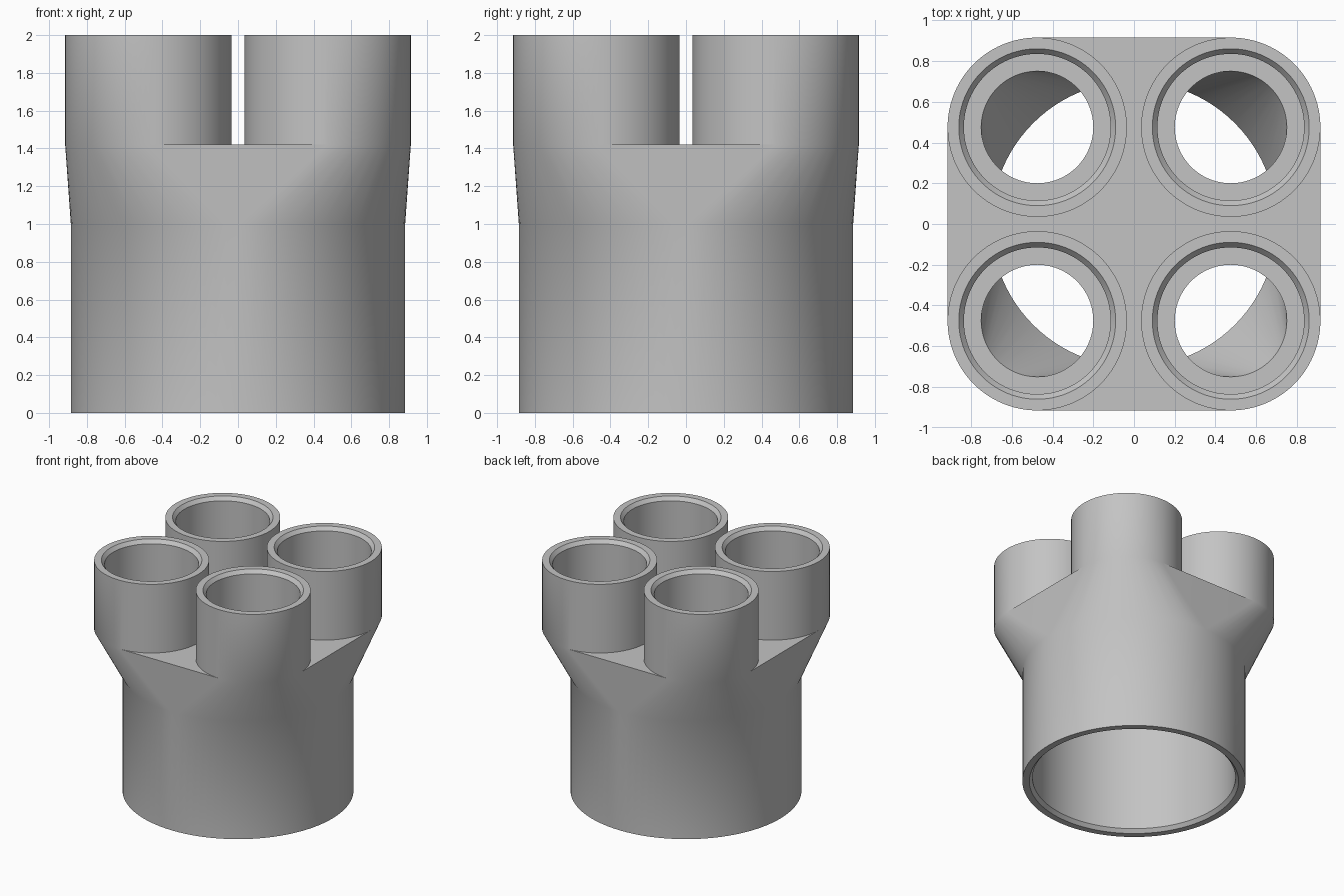
import bpy, bmesh, math
from mathutils import Vector

SEG = 96                 # sides of every round
BODY_R, BODY_TOP = 0.885, 1.0
ARM_R, ARM_POS = 0.44, 0.475
DECK, TOP = 1.42, 2.0
CENTRES = [(ARM_POS, ARM_POS), (-ARM_POS, ARM_POS),
           (-ARM_POS, -ARM_POS), (ARM_POS, -ARM_POS)]

cube = bpy.data.objects.get("Cube")
if cube:
    bpy.data.objects.remove(cube, do_unlink=True)

plastic = bpy.data.materials.new("grey plastic")
plastic.use_nodes = True
plastic.diffuse_color = (0.55, 0.55, 0.55, 1)
plastic.node_tree.nodes["Principled BSDF"].inputs["Base Color"].default_value = (0.55, 0.55, 0.55, 1)


def ring(bm, r, z, c=(0, 0)):
    step = math.tau / SEG
    return [bm.verts.new((c[0] + r * math.cos(i * step), c[1] + r * math.sin(i * step), z))
            for i in range(SEG)]


def bridge(bm, low, high):
    for i in range(SEG):
        j = (i + 1) % SEG
        bm.faces.new((low[i], low[j], high[j], high[i]))


def flat_at(face, z):
    return all(abs(v.co.z - z) < 1e-5 for v in face.verts)


def hull_skin(bm, verts, z_low, z_high):
    """Convex skin between two levels, left open at both ends."""
    bmesh.ops.convex_hull(bm, input=verts, use_existing_faces=False)
    ends = [f for f in bm.faces if flat_at(f, z_low) or flat_at(f, z_high)]
    bmesh.ops.delete(bm, geom=ends, context='FACES_ONLY')
    loose = [e for e in bm.edges if not e.link_faces]
    bmesh.ops.delete(bm, geom=loose, context='EDGES')


def finish(bm, name):
    bmesh.ops.recalc_face_normals(bm, faces=bm.faces)
    mesh = bpy.data.meshes.new(name)
    bm.to_mesh(mesh)
    bm.free()
    mesh.materials.append(plastic)
    ob = bpy.data.objects.new(name, mesh)
    bpy.context.collection.objects.link(ob)
    return ob


def stepped_plug(name, levels, c=(0, 0)):
    """Round solid through (radius, height) levels."""
    bm = bmesh.new()
    rings = [ring(bm, r, z, c) for r, z in levels]
    for a, b in zip(rings, rings[1:]):
        bridge(bm, a, b)
    bm.faces.new(rings[0])
    bm.faces.new(rings[-1])
    return finish(bm, name)


# Outer shape: the flared skin from the round body to the four-lobed deck
bm = bmesh.new()
Q = SEG // 4
waist = ring(bm, BODY_R, BODY_TOP)
lobes = []
for k, c in enumerate(CENTRES):
    arc = [bm.verts.new((c[0] + ARM_R * math.cos(a), c[1] + ARM_R * math.sin(a), DECK))
           for a in ((k * Q + i) * math.tau / SEG for i in range(Q + 1))]
    lobes.append(arc)
hull_skin(bm, waist + sum(lobes, []), BODY_TOP, DECK)

# Round body below the flare
foot = ring(bm, BODY_R, 0)
bridge(bm, foot, waist)
bm.faces.new(foot)

# Four tubes and the deck between them
deck = []
for k, c in enumerate(CENTRES):
    inner = [bm.verts.new((c[0] + ARM_R * math.cos(a), c[1] + ARM_R * math.sin(a), DECK))
             for a in ((k * Q + i) * math.tau / SEG for i in range(Q + 1, SEG))]
    base = lobes[k] + inner
    rim = [bm.verts.new((v.co.x, v.co.y, TOP)) for v in base]
    bridge(bm, base, rim)
    bm.faces.new(rim)
    deck += [lobes[k][0]] + inner[::-1] + [lobes[k][-1]]
bm.faces.new(deck)
manifold = finish(bm, "pipe_manifold")

# Cutters: sockets with a chamfered mouth, then the branching bores
cutters = [stepped_plug("body_socket_cutter",
                        [(0.83, -0.1), (0.83, 0), (0.805, 0.03), (0.805, BODY_TOP)])]
for c in CENTRES:
    cutters.append(stepped_plug("tube_socket_cutter",
                                [(0.36, DECK), (0.36, 1.97), (0.385, TOP), (0.385, 2.1)], c))
for c in CENTRES:
    bm = bmesh.new()
    low, high = ring(bm, 0.70, BODY_TOP), ring(bm, 0.275, DECK, c)
    hull_skin(bm, low + high, BODY_TOP, DECK)
    for loop, r, z, centre in ((low, 0.70, 0.9, (0, 0)), (high, 0.275, 1.55, c)):
        end = ring(bm, r, z, centre)
        bridge(bm, loop, end)
        bm.faces.new(end)
    cutters.append(finish(bm, "bore_cutter"))

bpy.ops.object.select_all(action='DESELECT')
manifold.select_set(True)
bpy.context.view_layer.objects.active = manifold
for cutter in cutters:
    cutter.hide_render = True
    cut = manifold.modifiers.new("cut", 'BOOLEAN')
    cut.operation, cut.solver, cut.object = 'DIFFERENCE', 'EXACT', cutter
    bpy.ops.object.modifier_apply(modifier=cut.name)
    bpy.data.objects.remove(cutter, do_unlink=True)

bpy.ops.object.shade_smooth_by_angle(angle=math.radians(35))
